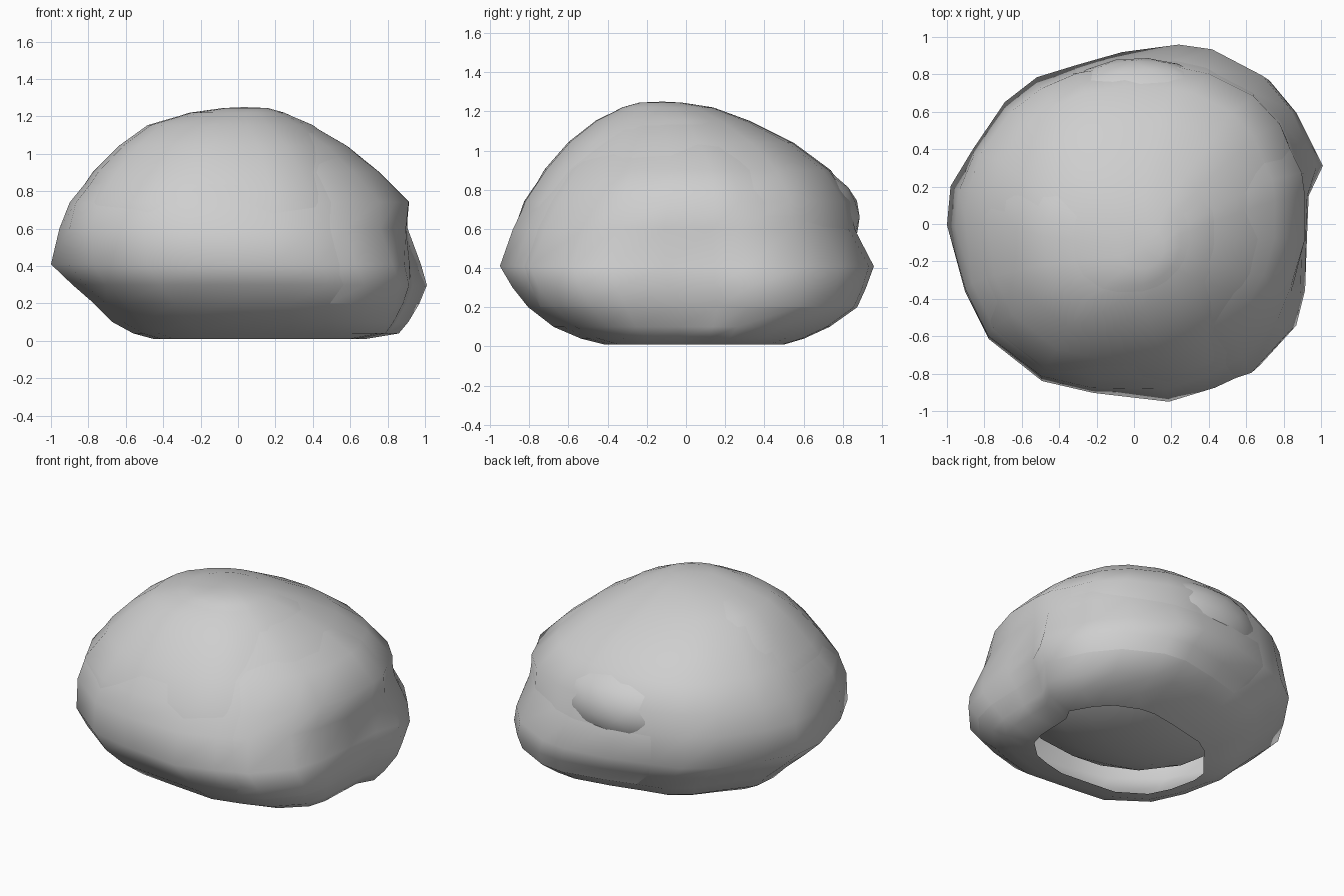
import bpy, bmesh, math

if "Cube" in bpy.data.objects:
    bpy.data.objects.remove(bpy.data.objects["Cube"])

stone = bpy.data.materials.new("stone_grey")
stone.diffuse_color = (0.62, 0.62, 0.62, 1)
stone.use_nodes = True
stone.node_tree.nodes["Principled BSDF"].inputs["Base Color"].default_value = stone.diffuse_color

# Plan outline of the widest level (x, y), counter-clockwise
OUTLINE = [(1, .32), (.85, .62), (.7, .8), (.43, .94), (.25, .96), (-.05, .9), (-.3, .83),
           (-.5, .78), (-.67, .65), (-.84, .4), (-.98, .21), (-1, 0), (-.88, -.35),
           (-.75, -.6), (-.47, -.82), (-.2, -.88), (.2, -.95), (.45, -.88), (.65, -.8),
           (.85, -.58), (.9, -.38), (.91, -.1), (.92, .15)]

# Levels: height, x min, x max, y min, y max
LEVELS = [(.01, -.45, .68, -.42, .5), (.04, -.56, .86, -.54, .6), (.1, -.67, .91, -.68, .73),
          (.2, -.77, .97, -.81, .87), (.3, -.885, 1, -.89, .905), (.41, -1, .975, -.96, .95),
          (.6, -.955, .915, -.9, .87), (.74, -.9, .91, -.835, .85), (.9, -.77, .75, -.725, .74),
          (1.04, -.63, .59, -.6, .55), (1.15, -.48, .4, -.46, .33),
          (1.22, -.26, .25, -.33, .14), (1.245, -.08, .16, -.24, -.02)]


def finish(name, bm):
    bmesh.ops.recalc_face_normals(bm, faces=bm.faces)
    me = bpy.data.meshes.new(name)
    bm.to_mesh(me)
    bm.free()
    me.materials.append(stone)
    ob = bpy.data.objects.new(name, me)
    bpy.context.collection.objects.link(ob)
    bpy.ops.object.select_all(action='DESELECT')
    bpy.context.view_layer.objects.active = ob
    ob.select_set(True)
    bpy.ops.object.shade_smooth_by_angle(angle=math.radians(80))
    return ob


def corner_power(c, s):
    """Squareness of the upper body per quadrant."""
    if c > 0:
        return 2.45 if s > 0 else 1.95
    return 2.1 if s > 0 else 2.5


def loft(name, levels, offset=lambda x, y, z: 0.0):
    """Skin the plan outline through the levels and close the top."""
    bm = bmesh.new()
    rings = []
    for z, x0, x1, y0, y1 in levels:
        blend = min(max((z - .3) / .4, 0), 1)      # rounder toward the top
        ring = []
        for px, py in OUTLINE:
            a = math.atan2(py, px)
            c, s = math.cos(a), math.sin(a)
            p = corner_power(c, s)
            k = (abs(c) ** p + abs(s) ** p) ** (-1 / p)
            full = 1.0
            if c < 0 and s < 0 and z < .35:        # fuller lower front-left corner
                full += .08 * math.sin(2 * a)
            ux = (px * (1 - blend) + c * k * blend) * full
            uy = (py / .955 * (1 - blend) + s * k * blend) * full
            x = (x0 + x1) / 2 + ux * (x1 - x0) / 2
            y = (y0 + y1) / 2 + uy * (y1 - y0) / 2
            d = 1 + offset(x, y, z)
            ring.append(bm.verts.new((x * d, y * d, .5 + (z - .5) * d)))
        rings.append(ring)
    n = len(OUTLINE)
    for lo, hi in zip(rings, rings[1:]):
        for i in range(n):
            j = (i + 1) % n
            bm.faces.new((lo[i], lo[j], hi[j], hi[i]))
    d = 1 + offset(.03, -.12, 1.25)
    tip = bm.verts.new((.03, -.12, .5 + .75 * d))
    for i in range(n):
        bm.faces.new((rings[-1][i], rings[-1][(i + 1) % n], tip))
    return finish(name, bm)


def lump(name, centre, half, turn=0.0, power=2.3):
    """Rounded boulder with slightly squared shape."""
    bm = bmesh.new()
    bmesh.ops.create_icosphere(bm, subdivisions=3, radius=1)
    ct, st = math.cos(turn), math.sin(turn)
    for v in bm.verts:
        k = sum(abs(c) ** power for c in v.co) ** (-1 / power)
        x, y, z = (c * k * h for c, h in zip(v.co, half))
        v.co = (centre[0] + x * ct - y * st, centre[1] + x * st + y * ct, centre[2] + z)
    return finish(name, bm)


# Main shell, open underneath
loft("main_shell", LEVELS)


# Overlapping skins that surface only in one area, leaving ragged seams
def front_cap(x, y, z):
    wave = .08 * math.sin(9 * x) + .05 * math.sin(17 * x + 1)
    inside = min(z - .72 + wave, .45 - x + wave, .1 - y + wave, 1.2 - z)
    return max(-.03, min(.008, inside * .12))


def right_flank(x, y, z):
    wave = .06 * math.sin(8 * y) + .03 * math.sin(15 * z)
    side = max(x - .5, min(y - .45, x + .3))       # right side wrapping round the back
    top = 1.0 - .6 * max(y - .1, 0) - z
    inside = min(side + wave, top + wave, z - .2)
    return max(-.03, min(.01, inside * .12))


loft("front_cap", LEVELS[5:], front_cap)
loft("right_flank", LEVELS[3:], right_flank)

# Gentle bulge at the back
lump("back_lump", (.04, .42, .66), (.54, .468, .3), math.radians(-4), 2.1)

# Inner boulder whose underside shows through the opening below
lump("inner_boulder", (.02, .04, .6), (.82, .78, .5), 0, 2.1)
